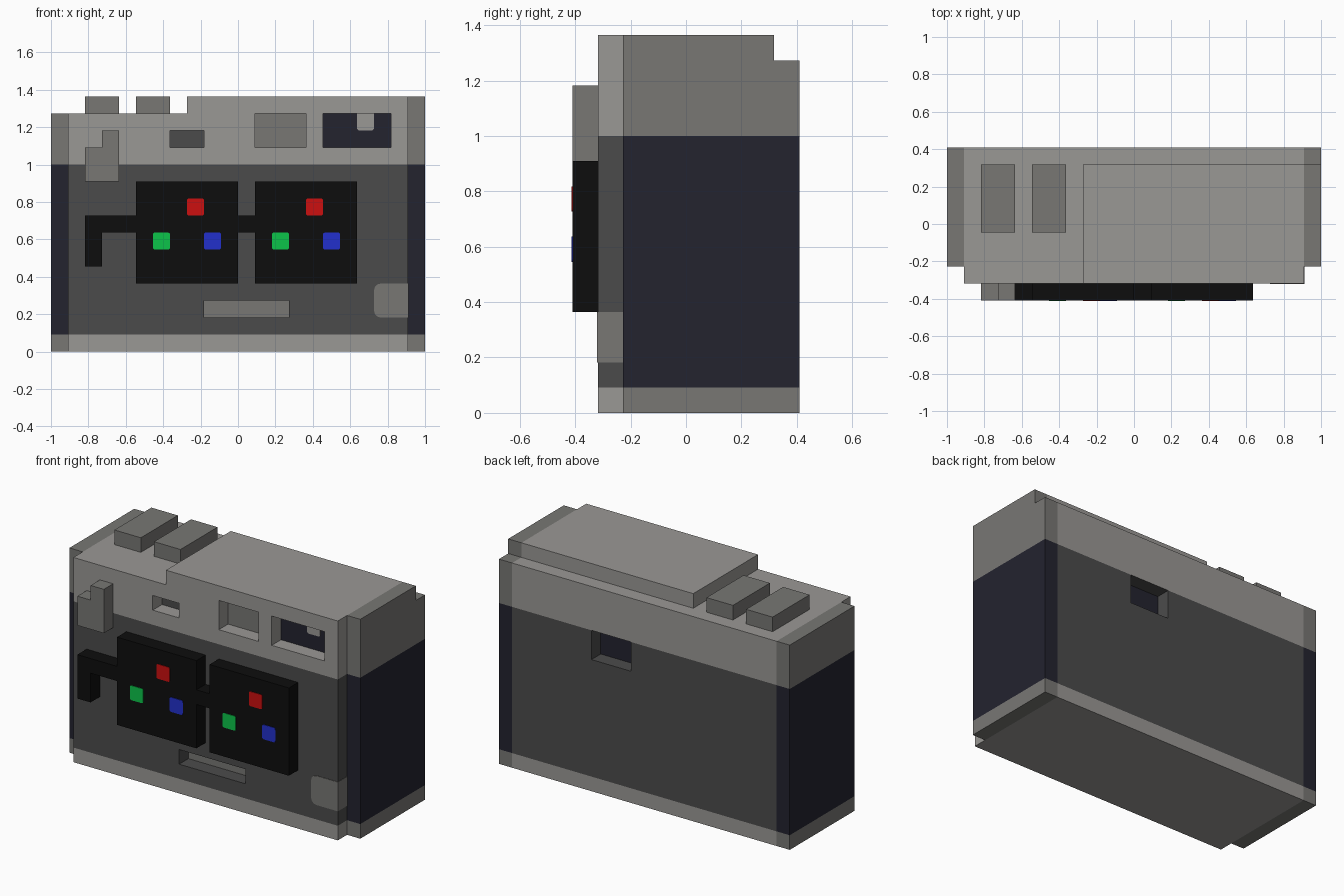
import bpy, bmesh
from mathutils import Vector

if "Cube" in bpy.data.objects:
    bpy.data.objects.remove(bpy.data.objects["Cube"])

U = 1 / 11  # building grid step


def srgb(h):
    out = []
    for i in (0, 2, 4):
        c = int(h[i:i + 2], 16) / 255
        out.append(c / 12.92 if c <= 0.04045 else ((c + 0.055) / 1.055) ** 2.4)
    return (*out, 1)


COLORS = {"light_grey": "9a9895", "mid_grey": "787774", "dark_grey": "4b4b4b",
          "navy": "23232f", "black": "0d0d0d", "red": "cc1010",
          "green": "0cc44a", "blue": "2230cc"}
MATS = {}
for name, h in COLORS.items():
    MATS[name] = bpy.data.materials.new(name)
    MATS[name].diffuse_color = srgb(h)
NAMES = list(COLORS)


def prism(name, pts, axis, a, b, color=None, cuts=(), round_at=None, radius=0.0):
    """Extrude a grid outline along y or z; optionally split it and round some corners."""
    bm = bmesh.new()
    place = (lambda p, t: (p[0], t, p[1])) if axis == 'y' else (lambda p, t: (p[0], p[1], t))
    face = bm.faces.new([bm.verts.new(Vector(place(p, a)) * U) for p in pts])
    move = Vector(place((0, 0), b - a)) * U
    ext = bmesh.ops.extrude_face_region(bm, geom=[face], use_keep_orig=True)
    bmesh.ops.translate(bm, vec=move, verts=[g for g in ext['geom'] if isinstance(g, bmesh.types.BMVert)])
    if round_at:
        d = move.normalized()
        edges = [e for e in bm.edges
                 if abs((e.verts[0].co - e.verts[1].co).normalized().dot(d)) > 0.99
                 and round_at(e.verts[0].co / U)]
        bmesh.ops.bevel(bm, geom=edges, offset=radius * U, segments=3, profile=0.5, affect='EDGES')
    for co, no in cuts:
        bmesh.ops.bisect_plane(bm, geom=bm.verts[:] + bm.edges[:] + bm.faces[:], dist=1e-5,
                               plane_co=Vector(co) * U, plane_no=no)
    bmesh.ops.recalc_face_normals(bm, faces=bm.faces)
    me = bpy.data.meshes.new(name)
    bm.to_mesh(me)
    bm.free()
    ob = bpy.data.objects.new(name, me)
    bpy.context.collection.objects.link(ob)
    if color:
        me.materials.append(MATS[color])
    return ob


def rect(x0, x1, y0, y1):
    return [(x0, y0), (x1, y0), (x1, y1), (x0, y1)]


def paint(me, rule):
    me.materials.clear()
    for n in NAMES:
        me.materials.append(MATS[n])
    for p in me.polygons:
        p.material_index = NAMES.index(rule(p.center / U))


SIDES = [((s * 10, 0, 0), (1, 0, 0)) for s in (-1, 1)]
BANDS = [((0, 0, z), (0, 0, 1)) for z in (1, 11)]

# Case: wide back with a narrower front slab
case = prism("case", [(-11, -2.5), (-10, -2.5), (-10, -3.5), (10, -3.5), (10, -2.5),
                      (11, -2.5), (11, 4.5), (-11, 4.5)], 'z', 0, 14, cuts=SIDES + BANDS)

# Recesses: x range, z range, y range, floor colour
RECESSES = [(-4, -2, 12, 13, -4, -2.5, "dark_grey"),
            (1, 4, 12, 14.5, -4, -2.5, "mid_grey"),
            (5, 9, 12, 14.5, -4, -2.5, "navy"),
            (-2, 3, 2, 3, -4, -2.5, "mid_grey"),
            (1, 4, 9, 11, 3.5, 5, "navy")]
for i, (x0, x1, z0, z1, y0, y1, _) in enumerate(RECESSES):
    cutter = prism(f"recess_cutter_{i}", rect(x0, x1, z0, z1), 'y', y0, y1)
    cutter.hide_render = True
    cutter.hide_viewport = True
    mod = case.modifiers.new("recess", 'BOOLEAN')
    mod.operation, mod.solver, mod.object = 'DIFFERENCE', 'EXACT', cutter
dg = bpy.context.evaluated_depsgraph_get()
baked = bpy.data.meshes.new_from_object(case.evaluated_get(dg))
case.modifiers.clear()
case.data = baked
for ob in [o for o in bpy.data.objects if o.name.startswith("recess_cutter")]:
    bpy.data.objects.remove(ob)


def case_rule(c):
    for x0, x1, z0, z1, y0, y1, col in RECESSES:
        floor = y1 if y0 < 0 else y0
        if x0 < c.x < x1 and z0 < c.z < z1 and abs(c.y - floor) < 0.01:
            return col
    banded = 1 < c.z < 11.001
    if abs(c.x) > 10.01:
        return "navy" if banded else "mid_grey"
    return "dark_grey" if banded else "light_grey"


paint(case.data, case_rule)

# Raised top deck
deck = prism("top_deck", [(-3, -3.5), (10, -3.5), (10, -2.5), (11, -2.5), (11, 3.5), (-3, 3.5)],
             'z', 14, 15, cuts=SIDES[1:])
paint(deck.data, lambda c: "mid_grey" if c.x > 10.01 else "light_grey")

# Top keys
for i, x in enumerate((-9, -6)):
    prism(f"top_key_{i}", rect(x, x + 2, -0.5, 3.5), 'z', 14, 15, "mid_grey")

# Front lever
prism("front_lever", [(-9, 10), (-7, 10), (-7, 13), (-8, 13), (-8, 12), (-9, 12)],
      'y', -4.5, -3.5, "mid_grey")

# Black twin panels with bridge and hooked arm
prism("twin_panels", [(-9, 5), (-8, 5), (-8, 7), (-6, 7), (-6, 4), (0, 4), (0, 7), (1, 7), (1, 4),
                      (7, 4), (7, 10), (1, 10), (1, 8), (0, 8), (0, 10), (-6, 10), (-6, 8), (-9, 8)],
      'y', -4.5, -3.5, "black")

# Coloured dots on both panels
for side, dx in (("left", 0), ("right", 7)):
    for col, x, z in (("red", -3, 8), ("green", -5, 6), ("blue", -2, 6)):
        prism(f"{side}_{col}_dot", rect(x + dx, x + dx + 1, z, z + 1), 'y', -4.54, -4.49, col,
              round_at=lambda c: True, radius=0.12)

# Painted patch wrapping the lower right corner, and the tab in the window
prism("corner_patch", rect(8, 10.03, 2, 4), 'y', -3.53, -2.5, "mid_grey",
      round_at=lambda c: c.x < 9, radius=0.4)
prism("window_tab", rect(7, 8, 13, 14), 'y', -2.54, -2.49, "light_grey",
      round_at=lambda c: c.z < 13.5, radius=0.15)

for m in bpy.data.materials:
    if m.users and not m.is_grease_pencil:
        m.use_nodes = True
        m.node_tree.nodes["Principled BSDF"].inputs["Base Color"].default_value = m.diffuse_color
